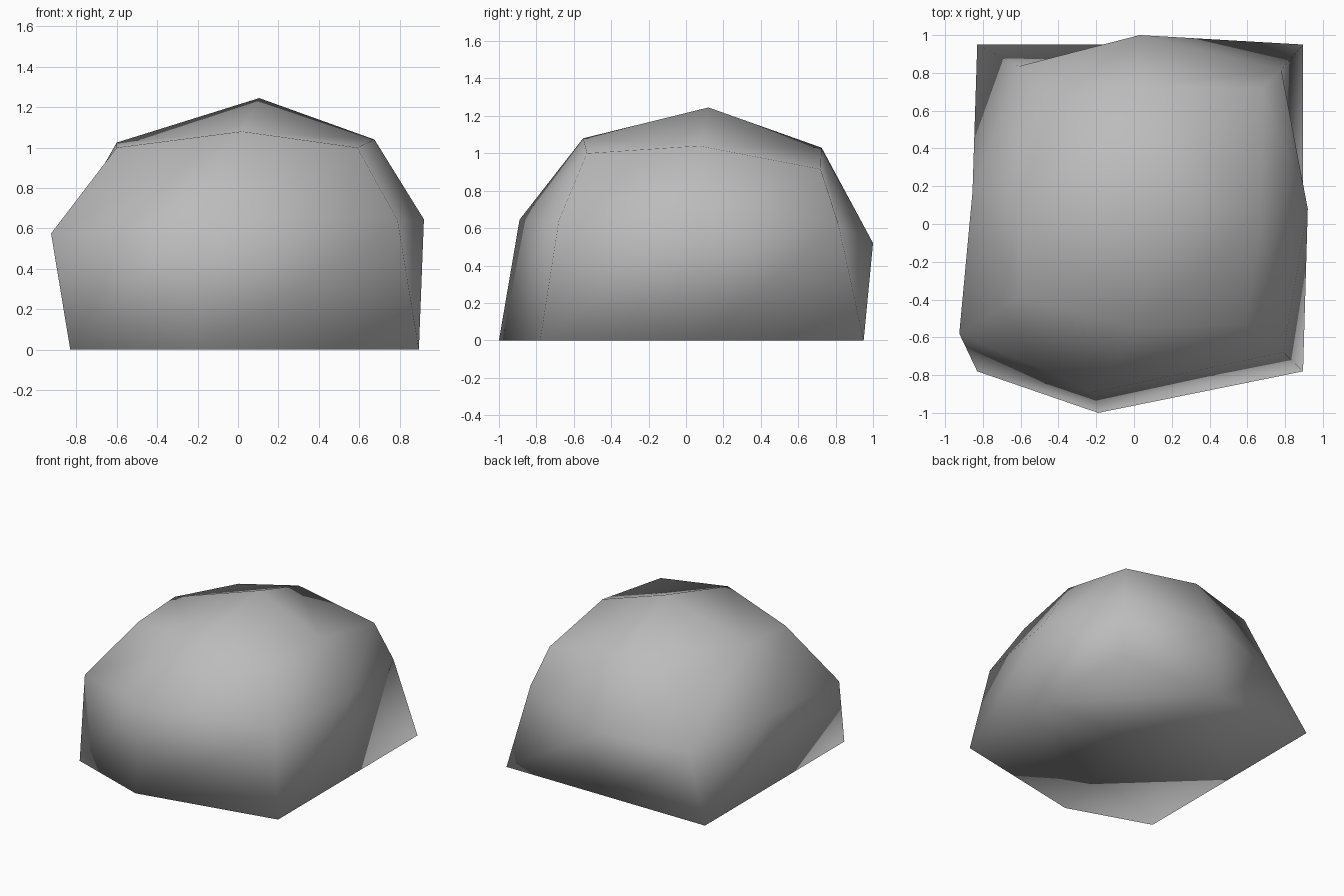
import bpy
import bmesh

if "Cube" in bpy.data.objects:
    bpy.data.objects.remove(bpy.data.objects["Cube"])

# Rock contours, each running front-left, front, front-right, right, back-right, back, back-left, left
base_ring = [(-.83, -.78, 0), (-.19, -1, 0), (.895, -.78, 0), (.895, .08, 0),
             (.895, .95, 0), (.03, .95, 0), (-.83, .95, 0), (-.83, .08, 0)]
waist_ring = [(-.925, -.58, .575), (-.21, -.89, .645), (.79, -.68, .64), (.92, .08, .645),
              (.78, .815, .62), (.03, 1, .52), (-.61, .835, .47), (-.855, .17, .58)]
crown_ring = [(-.6, -.38, 1), (.02, -.55, 1.08), (.59, -.53, 1), (.675, .07, 1.04),
              (.68, .72, .915), (.02, .725, 1.03), (-.47, .68, .93), (-.6, .07, 1.025)]

bm = bmesh.new()
base, waist, crown = ([bm.verts.new(p) for p in ring]
                      for ring in (base_ring, waist_ring, crown_ring))
peak = bm.verts.new((.105, .12, 1.245))
under = bm.verts.new((.03, .05, 0))


def bridge(low, high):
    for i in range(8):
        j = (i + 1) % 8
        bm.faces.new((low[i], low[j], high[j], high[i]))


def cap(ring, middle):
    for i in range(0, 8, 2):
        bm.faces.new((ring[i - 1], ring[i], ring[i + 1], middle))


# Sides, top and flat underside
bridge(base, waist)
bridge(waist, crown)
cap(crown, peak)
cap(base, under)
bmesh.ops.recalc_face_normals(bm, faces=bm.faces[:])
for f in bm.faces:
    f.smooth = True

mesh = bpy.data.meshes.new("rock")
bm.to_mesh(mesh)
bm.free()
rock = bpy.data.objects.new("rock", mesh)
bpy.context.collection.objects.link(rock)

# Stone colour
stone = bpy.data.materials.new("stone grey")
stone.diffuse_color = (.5, .5, .5, 1)
stone.use_nodes = True
stone.node_tree.nodes["Principled BSDF"].inputs["Base Color"].default_value = stone.diffuse_color
mesh.materials.append(stone)
